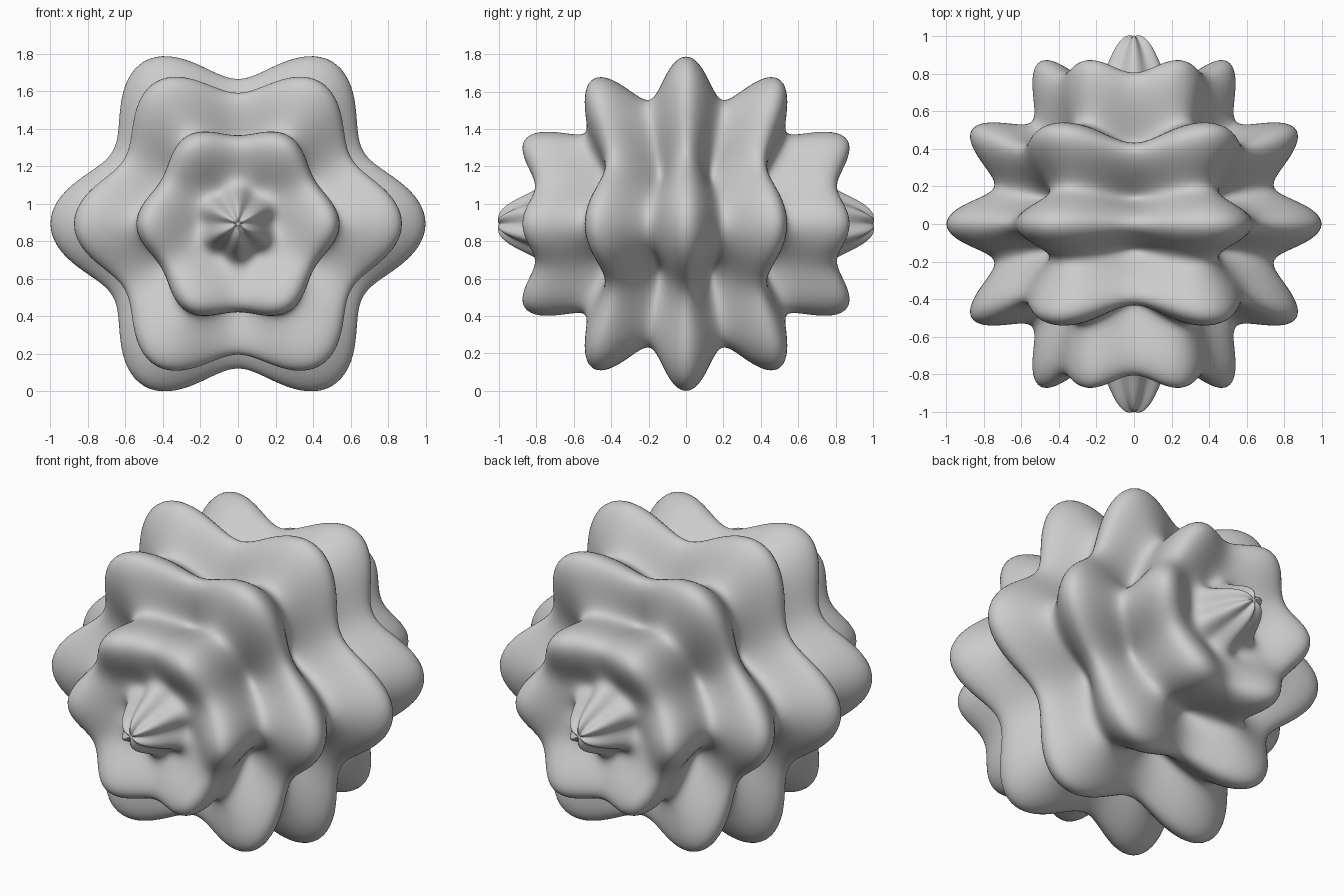
import bpy, bmesh
from math import sin, cos, asin, atan2, sqrt

if "Cube" in bpy.data.objects:
    bpy.data.objects.remove(bpy.data.objects["Cube"])

DEPTH = 0.228      # depth of the grooves between lobes


def radius(az, lat):
    """Six lobes around the y axis, ring ridges every 30 degrees of latitude."""
    # lobe dents fade toward the poles and flip slightly around the end tips
    fade = cos(lat) * (1 - 3 * abs(sin(lat)) ** 20)
    return 1 - DEPTH * (fade * sin(3 * az) ** 2 + sin(6 * lat) ** 2)


# rippled ball: a sphere reshaped by the radius function, poles along y
bm = bmesh.new()
bmesh.ops.create_uvsphere(bm, u_segments=192, v_segments=192, radius=1)
for v in bm.verts:
    x, y, z = v.co
    az = atan2(y, x)
    lat = asin(max(-1, min(1, z / sqrt(x * x + y * y + z * z))))
    r = radius(az, lat)
    v.co = (r * cos(lat) * cos(az), r * sin(lat), r * cos(lat) * sin(az))
bmesh.ops.recalc_face_normals(bm, faces=bm.faces)
for f in bm.faces:
    f.smooth = True

# stand it on the ground
low = min(v.co.z for v in bm.verts)
bmesh.ops.translate(bm, verts=bm.verts, vec=(0, 0, -low))

mesh = bpy.data.meshes.new("rippled_ball")
bm.to_mesh(mesh)
bm.free()
obj = bpy.data.objects.new("rippled_ball", mesh)
bpy.context.collection.objects.link(obj)
